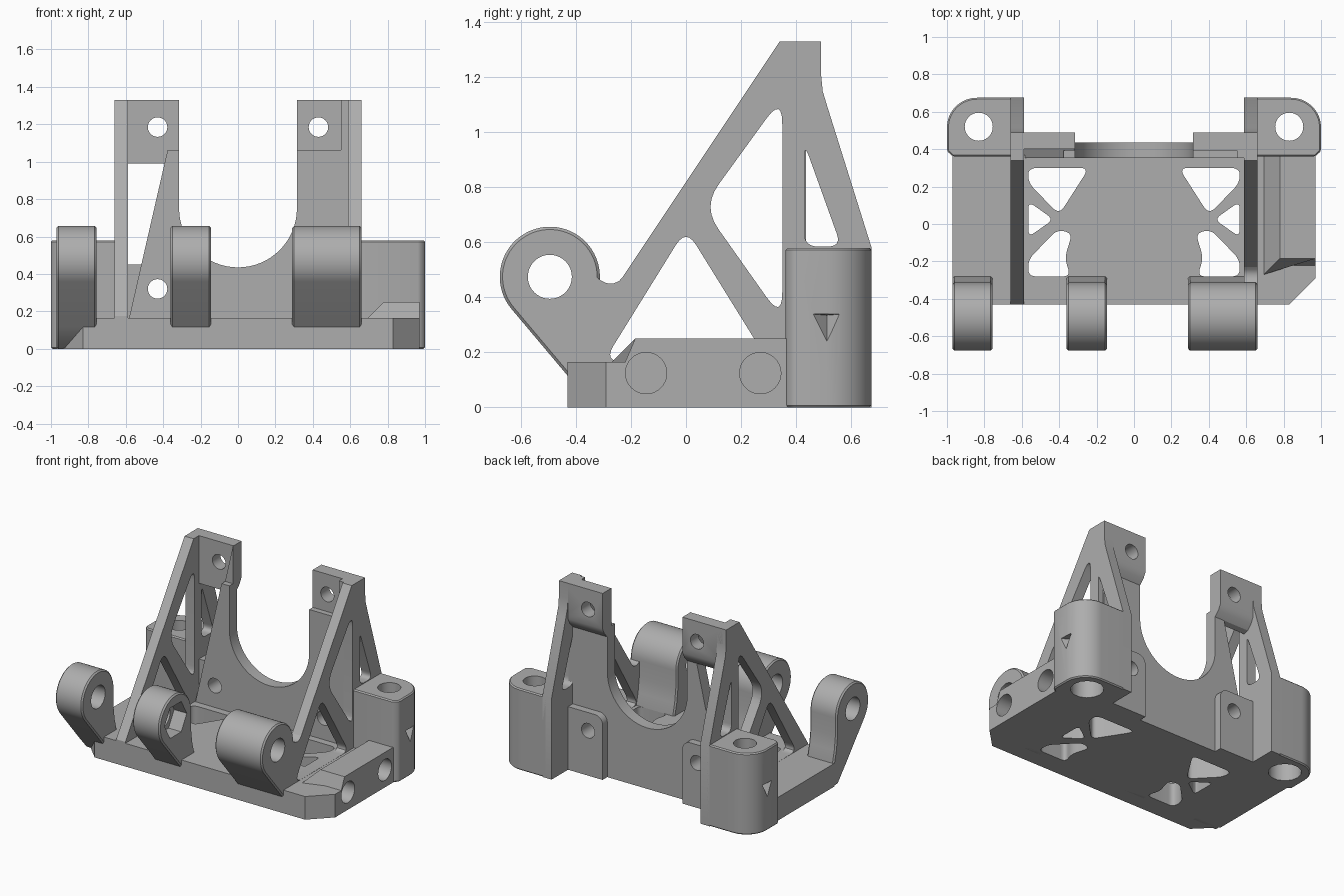
import bpy, bmesh
from math import sin, cos, radians
from mathutils import Vector

if "Cube" in bpy.data.objects:
    bpy.data.objects.remove(bpy.data.objects["Cube"])

GREY = (0.42, 0.42, 0.42, 1)
mat = bpy.data.materials.new("plain grey")
mat.use_nodes = True
mat.diffuse_color = GREY
mat.node_tree.nodes["Principled BSDF"].inputs["Base Color"].default_value = GREY
parts = []


def add_object(name, bm):
    bmesh.ops.recalc_face_normals(bm, faces=bm.faces)
    mesh = bpy.data.meshes.new(name)
    bm.to_mesh(mesh)
    bm.free()
    mesh.materials.append(mat)
    ob = bpy.data.objects.new(name, mesh)
    bpy.context.collection.objects.link(ob)
    return ob


def prism(name, axis, pts, lo, hi, side=1):
    """Extrude a 2D outline along an axis; side -1 mirrors it across x."""
    bm = bmesh.new()
    place = {"x": lambda a, b, d: (side * d, a, b),
             "y": lambda a, b, d: (side * a, d, b),
             "z": lambda a, b, d: (side * a, b, d)}[axis]
    face = bm.faces.new([bm.verts.new(place(a, b, lo)) for a, b in pts])
    top = bmesh.ops.extrude_face_region(bm, geom=[face])["geom"]
    move = Vector(place(0, 0, hi)) - Vector(place(0, 0, lo))
    bmesh.ops.translate(bm, vec=move, verts=[v for v in top if isinstance(v, bmesh.types.BMVert)])
    return add_object(name, bm)


def part(*args):
    ob = prism(*args)
    parts.append(ob)
    return ob


def arc(cx, cy, r, start, end, n=32):
    angles = [radians(start + (end - start) * i / n) for i in range(n + 1)]
    return [(cx + r * cos(a), cy + r * sin(a)) for a in angles]


def circle(cx, cy, r, n=40):
    return arc(cx, cy, r, 0, 360, n)[:-1]


def rounded(pts, d):
    """Round every corner of an outline, starting d away from it."""
    out = []
    for i, p in enumerate(pts):
        p = Vector(p)
        a, b = Vector(pts[i - 1]) - p, Vector(pts[(i + 1) % len(pts)]) - p
        a = p + a.normalized() * min(d, a.length * 0.45)
        b = p + b.normalized() * min(d, b.length * 0.45)
        for k in range(7):
            t = k / 6
            out.append(tuple(a * (1 - t) ** 2 + p * 2 * t * (1 - t) + b * t * t))
    return out


def apply_modifiers(ob):
    deps = bpy.context.evaluated_depsgraph_get()
    mesh = bpy.data.meshes.new_from_object(ob.evaluated_get(deps))
    ob.modifiers.clear()
    ob.data = mesh


def cut(ob, *cutters):
    for c in cutters:
        m = ob.modifiers.new("cut", "BOOLEAN")
        m.operation, m.solver, m.object = "DIFFERENCE", "EXACT", c
    apply_modifiers(ob)
    for c in cutters:
        bpy.data.objects.remove(c)


def bevel(ob, width):
    m = ob.modifiers.new("bevel", "BEVEL")
    m.width, m.segments, m.limit_method = width, 1, "ANGLE"
    m.angle_limit = radians(35)
    apply_modifiers(ob)


def side_bores():
    return [prism("cutter", "x", circle(y, 0.125, 0.075), 0.74, 1.1) for y in (-0.145, 0.27)]


# Base plate with weight-saving openings
plate = part("base_plate", "z", [(-0.97, 0.37), (-0.97, -0.29), (-0.83, -0.43),
                                 (0.83, -0.43), (0.97, -0.29), (0.97, 0.37)], 0, 0.165)
openings = [
    ([(0.24, 0.3), (0.565, 0.3), (0.565, 0.22), (0.4, 0.05)], 0.05),
    ([(0.565, 0.12), (0.565, -0.07), (0.43, 0.025)], 0.04),
    ([(0.565, -0.28), (0.34, -0.28), (0.37, -0.18), (0.33, -0.05), (0.41, -0.03),
      (0.565, -0.19)], 0.04)]
cut(plate, *side_bores(),
    *[prism("cutter", "z", rounded(p, d), -0.1, 0.3, s) for p, d in openings for s in (1, -1)])

# Raised side bar with sloping inner and front faces
bar = part("side_bar", "y", [(0.67, 0.05), (0.97, 0.05), (0.97, 0.25), (0.78, 0.25),
                             (0.695, 0.165), (0.67, 0.165)], -0.27, 0.37)
for v in bar.data.vertices:
    if v.co.z > 0.2 and v.co.y < 0:
        v.co.y = -0.185
cut(bar, *side_bores())

# Back wall with a round-bottomed opening, front pockets and screw holes
wall = part("back_wall", "y", [(-0.62, 0), (0.62, 0), (0.62, 1.33), (0.315, 1.33)]
            + arc(0, 0.75, 0.315, 0, -180) + [(-0.315, 1.33)], 0.352, 0.437)
cutters = []
for s in (1, -1):
    cutters.append(prism("cutter", "y", [(0.2, 1.063), (0.55, 1.063), (0.55, 1.5), (0.2, 1.5)],
                         0.2, 0.392, s))
    cutters += [prism("cutter", "y", circle(0.43, z, 0.052), 0.2, 0.7, s) for z in (0.32, 1.185)]
cut(wall, *cutters)

for s, label in ((1, "left"), (-1, "right")):
    # Triangular side frame
    frame = part(label + "_side_frame", "x",
                 [(-0.43, 0), (-0.43, 0.175), (0.34, 1.33), (0.49, 1.33), (0.49, 1.22),
                  (0.497, 1.15), (0.515, 1.09), (0.675, 0.58), (0.675, 0)], 0.588, 0.66, s)
    windows = [
        ([(0, 0.65), (-0.3, 0.166), (0.3, 0.166)], 0.07),
        ([(0.35, 1.13), (0.35, 0.32), (0.06, 0.73)], 0.1),
        ([(0.43, 0.96), (0.43, 0.585), (0.565, 0.585)], 0.05)]
    cut(frame, *[prism("cutter", "x", rounded(p, d), 0.5, 0.7, s) for p, d in windows])

    # Upper mounting pad with a sloping underside
    pad = part(label + "_upper_pad", "x", [(0.4, 0.99), (0.437, 1.0), (0.47, 1.035), (0.49, 1.075),
                                           (0.49, 1.33), (0.4, 1.33)], 0.315, 0.63, s)
    cut(pad, prism("cutter", "y", circle(0.43, 1.185, 0.052), 0.2, 0.7, s))

    # Lower screw boss with a rounded inner corner
    boss = part(label + "_lower_boss", "y", [(0.315, 0), (0.63, 0), (0.63, 0.45)]
                + arc(0.375, 0.39, 0.06, 90, 180, 8), 0.4, 0.49, s)
    cut(boss, prism("cutter", "y", circle(0.43, 0.32, 0.052), 0.2, 0.7, s))

    # Corner post, bored from the top and widened underneath
    post = part(label + "_corner_post", "z", [(0.63, 0.362), (0.97, 0.362), (1.0, 0.39)]
                + arc(0.84, 0.515, 0.16, 0, 90, 16) + [(0.63, 0.675)], 0, 0.58, s)
    bevel(post, 0.008)
    notch = bmesh.new()
    for x, y, z in ((1.01, 0.455, 0.34), (1.01, 0.57, 0.34), (1.01, 0.5125, 0.225),
                    (0.94, 0.5125, 0.335)):
        notch.verts.new((s * x, y, z))
    bmesh.ops.convex_hull(notch, input=notch.verts)
    cut(post, prism("cutter", "z", circle(0.83, 0.52, 0.075), -0.1, 0.7, s),
        prism("cutter", "z", circle(0.83, 0.52, 0.108, 14), -0.1, 0.2, s),
        add_object("cutter", notch))

# Hinge lugs along the front
lug_outline = arc(-0.495, 0.475, 0.182, 0, 220, 40) + [
    (-0.43, 0.115), (-0.33, 0), (-0.28, 0), (-0.28, 0.17), (-0.3, 0.25), (-0.313, 0.35)]
for name, lo, hi in (("outer", -0.97, -0.757), ("middle", -0.36, -0.145), ("wide", 0.29, 0.66)):
    lug = part(name + "_hinge_lug", "x", lug_outline, lo, hi)
    bevel(lug, 0.01)
    cutters = [prism("cutter", "x", circle(-0.495, 0.475, 0.08), lo - 0.1, hi + 0.1)]
    if name == "middle":
        cutters.append(prism("cutter", "x", circle(-0.495, 0.475, 0.125, 6), hi - 0.1, hi + 0.1))
    cut(lug, *cutters)

# Web blending the wide lug into its side frame
part("lug_web", "x", [(-0.39, 0.22), (-0.33, 0.48), (-0.312, 0.463), (-0.29, 0.452),
                      (-0.265, 0.45), (-0.243, 0.46), (-0.2, 0.51)], 0.588, 0.66)

for ob in bpy.context.view_layer.objects:
    ob.select_set(ob in parts)
bpy.context.view_layer.objects.active = parts[0]
bpy.ops.object.shade_smooth_by_angle(angle=radians(30))
